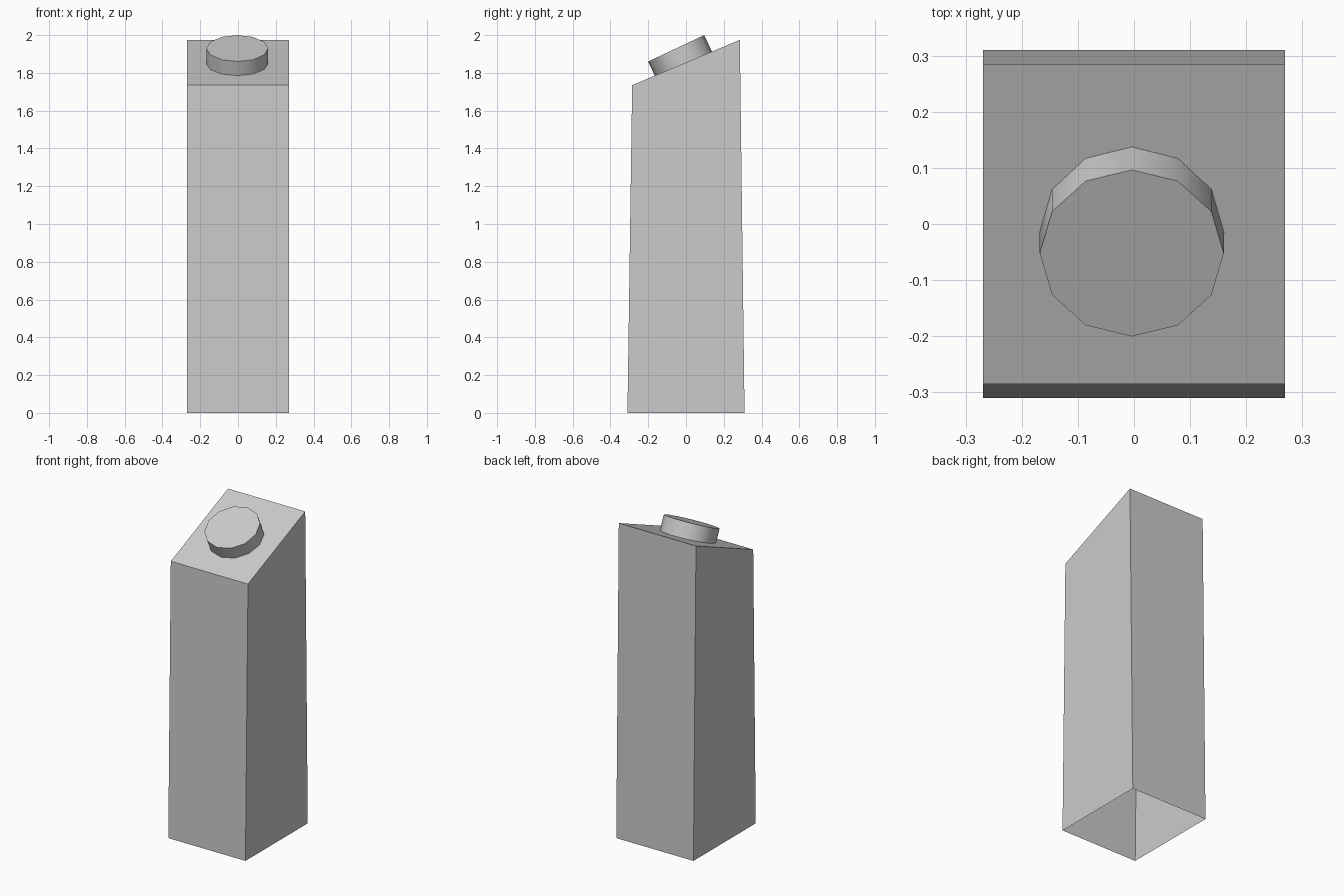
import bpy, bmesh
from math import radians
from mathutils import Matrix, Vector

if "Cube" in bpy.data.objects:
    bpy.data.objects.remove(bpy.data.objects["Cube"])


def make_object(name, bm):
    mesh = bpy.data.meshes.new(name)
    bm.to_mesh(mesh)
    bm.free()
    obj = bpy.data.objects.new(name, mesh)
    bpy.context.collection.objects.link(obj)
    return obj


# Slope body: tapered side profile extruded across x, open underneath
HALF_WIDTH = 0.269
profile = [(-0.31, 0.0), (0.31, 0.0), (0.285, 1.975), (-0.285, 1.735)]
bm = bmesh.new()
left, right = ([bm.verts.new((x, y, z)) for y, z in profile]
               for x in (-HALF_WIDTH, HALF_WIDTH))
bm.faces.new(left[::-1])
bm.faces.new(right)
for i in (1, 2, 3):  # back, sloped top, front
    j = (i + 1) % 4
    bm.faces.new((left[i], left[j], right[j], right[i]))
bmesh.ops.recalc_face_normals(bm, faces=bm.faces)
make_object("slope_body", bm)

# Round stud: 12-sided, tilted with the slope, its open base sunk into it
RADIUS, HEIGHT = 0.164, 0.098
tilt = Matrix.Rotation(radians(25.2), 4, 'X')
place = Matrix.Translation(Vector((-0.004, -0.052, 1.93))) @ tilt
bm = bmesh.new()
bmesh.ops.create_cone(bm, cap_ends=True, segments=12, radius1=RADIUS,
                      radius2=RADIUS, depth=HEIGHT,
                      matrix=Matrix.Translation((0, 0, -HEIGHT / 2)))
base = [f for f in bm.faces if f.normal.z < -0.9]
bmesh.ops.delete(bm, geom=base, context='FACES')
bm.transform(place)
stud = make_object("top_stud", bm)
bpy.context.view_layer.objects.active = stud
stud.select_set(True)
bpy.ops.object.shade_smooth_by_angle(angle=radians(40))
